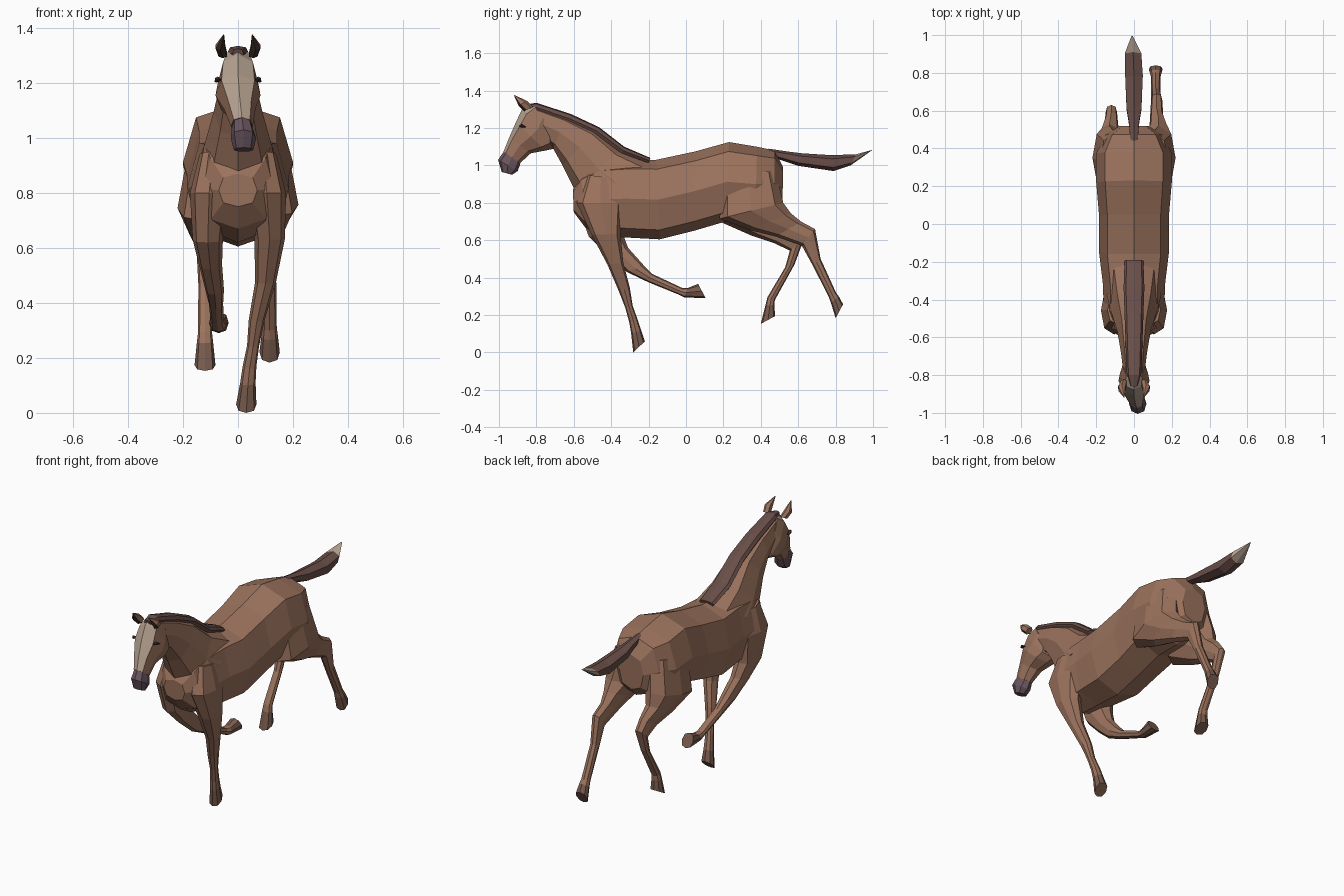
import bpy, bmesh
from math import sin, cos, pi, copysign


def material(name, rgb):
    m = bpy.data.materials.new(name)
    m.diffuse_color = (*rgb, 1)
    return m


COAT = material("coat", (.33, .17, .11))
MANE = material("mane", (.14, .075, .065))
MUZZLE = material("muzzle", (.14, .09, .11))
CREAM = material("cream", (.45, .35, .27))
HOOF = material("hoof", (.19, .105, .075))
DARK = material("dark", (.04, .025, .02))


def loft(name, rings, mats=(COAT,), sides=8, power=.9, pick=None):
    """Skin flat-faced rings; each ring spans A(y,z) to B(y,z) at centre x with half width w."""
    def p(v):
        return copysign(abs(v) ** power, v) if abs(v) > 1e-6 else 0
    bm = bmesh.new()
    loops = []
    for ya, za, yb, zb, x, w in rings:
        loop = []
        for i in range(sides):
            a = 2 * pi * i / sides
            c, s = p(cos(a)), p(sin(a))
            loop.append(bm.verts.new((x + w * s, (ya + yb) / 2 + c * (ya - yb) / 2,
                                      (za + zb) / 2 + c * (za - zb) / 2)))
        loops.append(loop)
    for r in range(len(loops) - 1):
        for i in range(sides):
            j = (i + 1) % sides
            f = bm.faces.new((loops[r][i], loops[r][j], loops[r + 1][j], loops[r + 1][i]))
            f.material_index = pick(r, i) if pick else 0
    bm.faces.new(loops[0])
    end = bm.faces.new(loops[-1])
    end.material_index = pick(len(loops) - 2, sides // 2) if pick else 0
    bmesh.ops.recalc_face_normals(bm, faces=bm.faces)
    mesh = bpy.data.meshes.new(name)
    bm.to_mesh(mesh)
    bm.free()
    for m in mats:
        mesh.materials.append(m)
    ob = bpy.data.objects.new(name, mesh)
    bpy.context.collection.objects.link(ob)
    return ob


# Torso, chest to rump
loft("torso", [
    (-.605, .87, -.60, .75, 0, .07),
    (-.56, .96, -.54, .67, 0, .13),
    (-.46, 1.02, -.45, .62, 0, .16),
    (-.31, 1.03, -.32, .615, 0, .165),
    (-.16, 1.03, -.14, .605, 0, .185),
    (.05, 1.075, .04, .65, 0, .185),
    (.23, 1.125, .21, .70, 0, .20),
    (.38, 1.10, .37, .70, 0, .20),
    (.475, 1.08, .47, .73, 0, .15),
    (.52, .99, .515, .78, 0, .08)], power=.78)

# Neck, withers to poll
loft("neck", [
    (-.18, 1.02, -.57, .80, 0, .145),
    (-.34, 1.085, -.60, .88, 0, .12),
    (-.48, 1.195, -.66, 1.0, 0, .088),
    (-.64, 1.265, -.71, 1.09, 0, .07),
    (-.80, 1.32, -.74, 1.12, 0, .058)])

# Mane strip along the crest
loft("mane", [
    (-.19, 1.04, -.20, 1.01, 0, .05),
    (-.33, 1.10, -.345, 1.06, 0, .055),
    (-.465, 1.205, -.49, 1.165, 0, .05),
    (-.615, 1.275, -.63, 1.225, 0, .045),
    (-.80, 1.335, -.795, 1.285, 0, .038),
    (-.86, 1.325, -.85, 1.285, 0, .02)], (MANE,), power=.75)

# Head with a pale blaze down the face
loft("head", [
    (-.82, 1.33, -.71, 1.18, 0, .055),
    (-.875, 1.305, -.705, 1.09, 0, .074),
    (-.91, 1.23, -.75, 1.08, 0, .082),
    (-.945, 1.15, -.83, 1.065, .006, .058),
    (-.975, 1.075, -.89, 1.01, .014, .04)], (COAT, CREAM),
    pick=lambda r, i: int(i in (0, 7)))
loft("muzzle", [
    (-.97, 1.08, -.885, 1.01, .014, .036),
    (-1.005, 1.03, -.90, .97, .02, .046),
    (-.985, .965, -.93, .95, .02, .036)], (MUZZLE,))

# Ears and eyes
for s, side in ((1, "right"), (-1, "left")):
    loft(side + "_ear", [
        (-.865, 1.29, -.82, 1.315, s * .055, .018),
        (-.895, 1.32, -.85, 1.345, s * .064, .020),
        (-.92, 1.374, -.916, 1.376, s * .052, .002)], (COAT, DARK), sides=6,
        pick=lambda r, i: int(i in (0, 5)))
    loft(side + "_eye", [
        (-.893, 1.213, -.890, 1.207, s * .068, .008),
        (-.880, 1.223, -.878, 1.203, s * .074, .010),
        (-.856, 1.207, -.854, 1.202, s * .078, .008)], (DARK,), sides=6)


def leg(name, rings):
    loft(name, rings, (COAT, HOOF), power=.85,
         pick=lambda r, i: int(r == len(rings) - 2))


# Planted front leg
leg("right_front_leg", [
    (-.53, .95, -.38, .93, .09, .05),
    (-.585, .80, -.33, .80, .105, .07),
    (-.505, .63, -.35, .63, .115, .055),
    (-.42, .47, -.335, .48, .10, .038),
    (-.36, .33, -.30, .345, .068, .029),
    (-.325, .24, -.285, .25, .055, .022),
    (-.303, .16, -.26, .18, .042, .025),
    (-.293, .10, -.24, .12, .036, .028),
    (-.282, .0, -.22, .06, .03, .037)])

# Folded front leg
leg("left_front_leg", [
    (-.53, .95, -.38, .93, -.09, .05),
    (-.585, .80, -.33, .80, -.105, .07),
    (-.52, .62, -.34, .64, -.11, .055),
    (-.42, .52, -.31, .56, -.10, .042),
    (-.315, .43, -.225, .465, -.085, .034),
    (-.20, .375, -.18, .42, -.08, .026),
    (-.04, .31, -.02, .345, -.075, .024),
    (-.01, .295, .01, .345, -.072, .028),
    (.105, .29, .065, .367, -.07, .036)])

# Trailing hind leg
leg("right_hind_leg", [
    (.18, .95, .48, .97, .10, .08),
    (.18, .715, .52, .80, .13, .09),
    (.34, .655, .56, .745, .13, .055),
    (.48, .62, .615, .70, .12, .036),
    (.62, .57, .69, .66, .12, .03),
    (.675, .47, .72, .50, .115, .024),
    (.762, .30, .802, .32, .115, .026),
    (.775, .265, .818, .298, .115, .03),
    (.80, .183, .84, .258, .115, .037)])

# Tucked hind leg
leg("left_hind_leg", [
    (.18, .95, .48, .97, -.10, .08),
    (.18, .70, .52, .79, -.13, .09),
    (.35, .625, .53, .72, -.13, .055),
    (.47, .585, .59, .66, -.12, .036),
    (.555, .545, .63, .605, -.12, .03),
    (.53, .455, .58, .47, -.12, .024),
    (.435, .295, .475, .28, -.12, .026),
    (.425, .255, .472, .25, -.12, .03),
    (.40, .153, .477, .195, -.12, .038)])

# Tail streaming back, with a pale tip
loft("tail", [
    (.44, 1.09, .46, 1.045, 0, .022),
    (.54, 1.075, .52, 1.025, 0, .03),
    (.62, 1.065, .60, .998, 0, .045),
    (.78, 1.055, .79, .97, 0, .053),
    (.91, 1.06, .88, 1.0, -.005, .05),
    (.995, 1.083, .993, 1.08, -.01, .004)], (MANE, CREAM), sides=6,
    pick=lambda r, i: int(r == 4))
